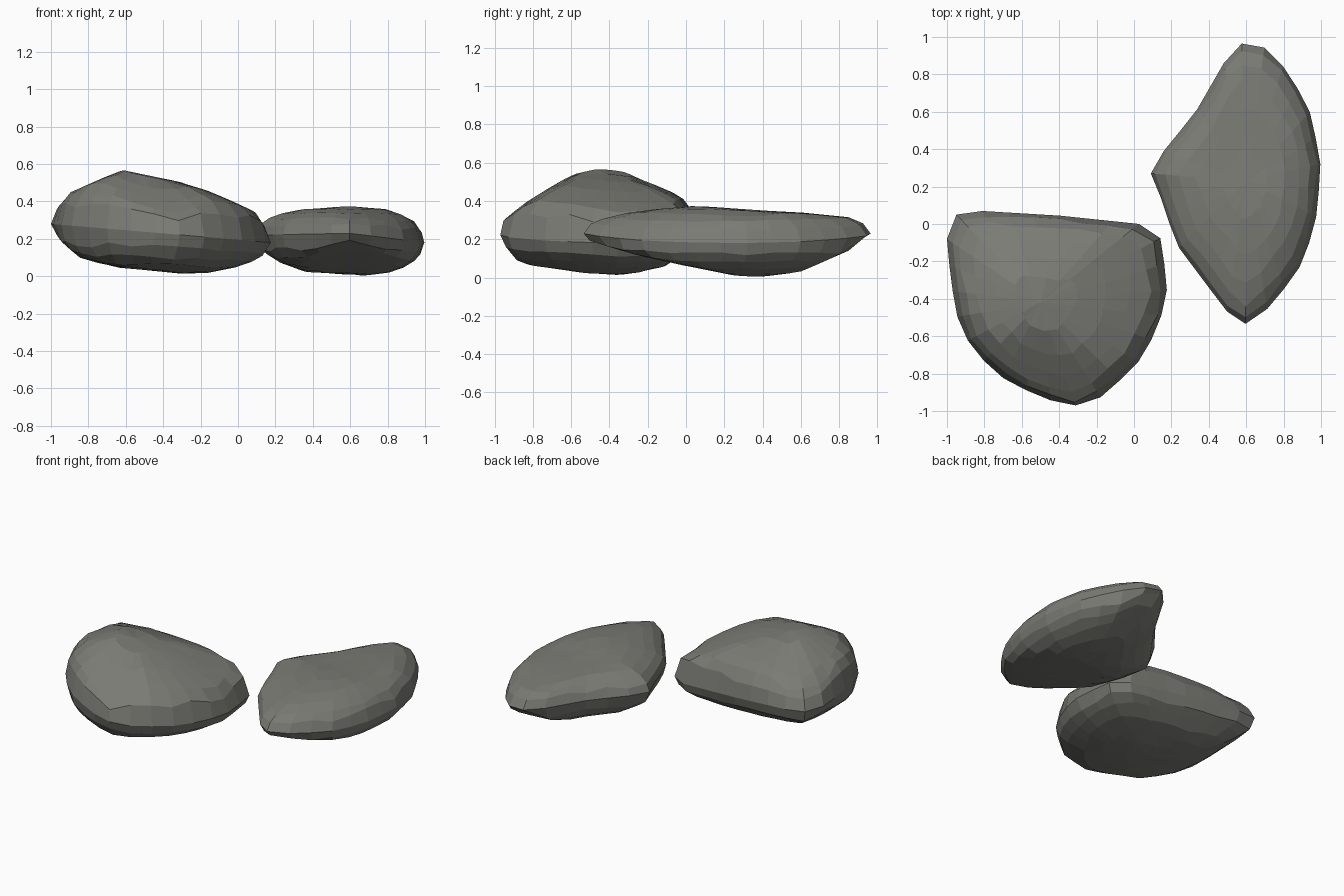
import bpy, bmesh, math, random

if "Cube" in bpy.data.objects:
    bpy.data.objects.remove(bpy.data.objects["Cube"])
random.seed(4)

stone = bpy.data.materials.new("grey_stone")
stone.diffuse_color = (0.20, 0.20, 0.18, 1)
stone.use_nodes = True
stone.node_tree.nodes["Principled BSDF"].inputs["Base Color"].default_value = stone.diffuse_color


def lerp(pts, t):
    """Read a profile given as (position, height) points."""
    if t <= pts[0][0]:
        return pts[0][1]
    for (a, u), (b, v) in zip(pts, pts[1:]):
        if t <= b:
            return u + (v - u) * (t - a) / (b - a)
    return pts[-1][1]


def resample(pts, n):
    """Spread n points evenly round a closed outline."""
    loop = pts + pts[:1]
    run = [(0, loop[0])]
    for a, b in zip(loop, loop[1:]):
        run.append((run[-1][0] + math.dist(a, b), b))
    xs = [(d, p[0]) for d, p in run]
    ys = [(d, p[1]) for d, p in run]
    return [(lerp(xs, run[-1][0] * i / n), lerp(ys, run[-1][0] * i / n)) for i in range(n)]


def rock(name, outline, centre, mid, top_x, top_y, low_x, low_y, n=26):
    """Flattened boulder: plan outline plus top and bottom profiles seen along both axes."""
    peak = max(h for _, h in top_x)
    cx, cy = centre

    def height(x, y, r, sign, px, py, limit):
        rim = lerp(mid, x)
        u = max(0, (lerp(px, x) - rim) * sign)
        v = max(0, (lerp(py, y) - rim) * sign)
        full = (limit - rim) * sign
        body = 0.6 * min(u, v) + 0.4 * u * v / full
        cap = full * (1 - r ** 2.6) ** 0.5
        return max(0, rim + sign * min(body, cap))

    bm = bmesh.new()
    radii = [0.28, 0.52, 0.72, 0.86, 0.95]
    rim_pts = resample(outline, n)
    rings = []
    for sign, rs, px, py, lim in ((1, radii, top_x, top_y, peak), (0, [1], 0, 0, 0),
                                  (-1, radii[::-1], low_x, low_y, 0)):
        for r in rs:
            ring = []
            for x, y in rim_pts:
                k = 1 if r == 1 else r + random.uniform(-0.02, 0.02)
                x, y = cx + (x - cx) * k, cy + (y - cy) * k
                z = height(x, y, k, sign, px, py, lim) if sign else lerp(mid, x)
                ring.append(bm.verts.new((x, y, z)))
            rings.append(ring)
    for a, b in zip(rings, rings[1:]):
        for i in range(n):
            j = (i + 1) % n
            bm.faces.new((a[i], b[i], b[j], a[j]))
    for ring, sign, px, py, lim in ((rings[0], 1, top_x, top_y, peak), (rings[-1], -1, low_x, low_y, 0)):
        c = bm.verts.new((cx, cy, height(cx, cy, 0, sign, px, py, lim)))
        for i in range(n):
            bm.faces.new((c, ring[i], ring[(i + 1) % n]))
    bmesh.ops.recalc_face_normals(bm, faces=bm.faces)
    me = bpy.data.meshes.new(name)
    bm.to_mesh(me)
    bm.free()
    me.materials.append(stone)
    bpy.context.collection.objects.link(bpy.data.objects.new(name, me))


# Taller rock with a straight back edge
rock("left_rock",
     [(-1, -.08), (-.98, -.3), (-.94, -.52), (-.86, -.68), (-.67, -.85), (-.38, -.97), (-.3, -.97),
      (-.16, -.92), (.06, -.7), (.15, -.48), (.18, -.33), (.14, -.07), (.03, 0), (-.4, .045),
      (-.82, .07), (-.95, .05)],
     (-.5, -.42), [(-1, .28), (.18, .18)],
     [(-1, .3), (-.97, .37), (-.9, .45), (-.62, .57), (-.24, .49), (0, .39), (.1, .34), (.18, .2)],
     [(-.97, .29), (-.86, .38), (-.7, .48), (-.57, .55), (-.45, .57), (-.33, .555), (-.1, .46), (-.02, .42), (.07, .3)],
     [(-1, .26), (-.95, .19), (-.85, .1), (-.68, .05), (-.4, .02), (-.1, 0), (.04, .02), (.15, .1), (.18, .16)],
     [(-.97, .2), (-.88, .07), (-.6, .03), (-.35, 0), (-.1, .06), (.07, .2)])

# Low lens shaped rock
rock("right_rock",
     [(.09, .27), (.16, .1), (.22, -.1), (.4, -.34), (.56, -.55), (.65, -.51), (.75, -.42), (.9, -.21),
      (.97, 0), (1, .3), (.95, .58), (.83, .81), (.66, .98), (.59, .98), (.48, .86), (.33, .6), (.11, .33)],
     (.6, .23), [(.09, .22), (.6, .23), (1, .18)],
     [(.09, .27), (.18, .33), (.35, .365), (.6, .375), (.8, .36), (.95, .3), (1, .2)],
     [(-.55, .25), (-.5, .29), (-.3, .34), (0, .375), (.15, .37), (.3, .355), (.6, .34), (.9, .31), (.98, .26)],
     [(.09, .17), (.2, .08), (.36, .02), (.75, 0), (.91, .03), (1, .15)],
     [(-.55, .23), (-.5, .19), (-.27, .12), (0, .06), (.25, .01), (.4, 0), (.6, .03), (.85, .14), (.98, .25)])
